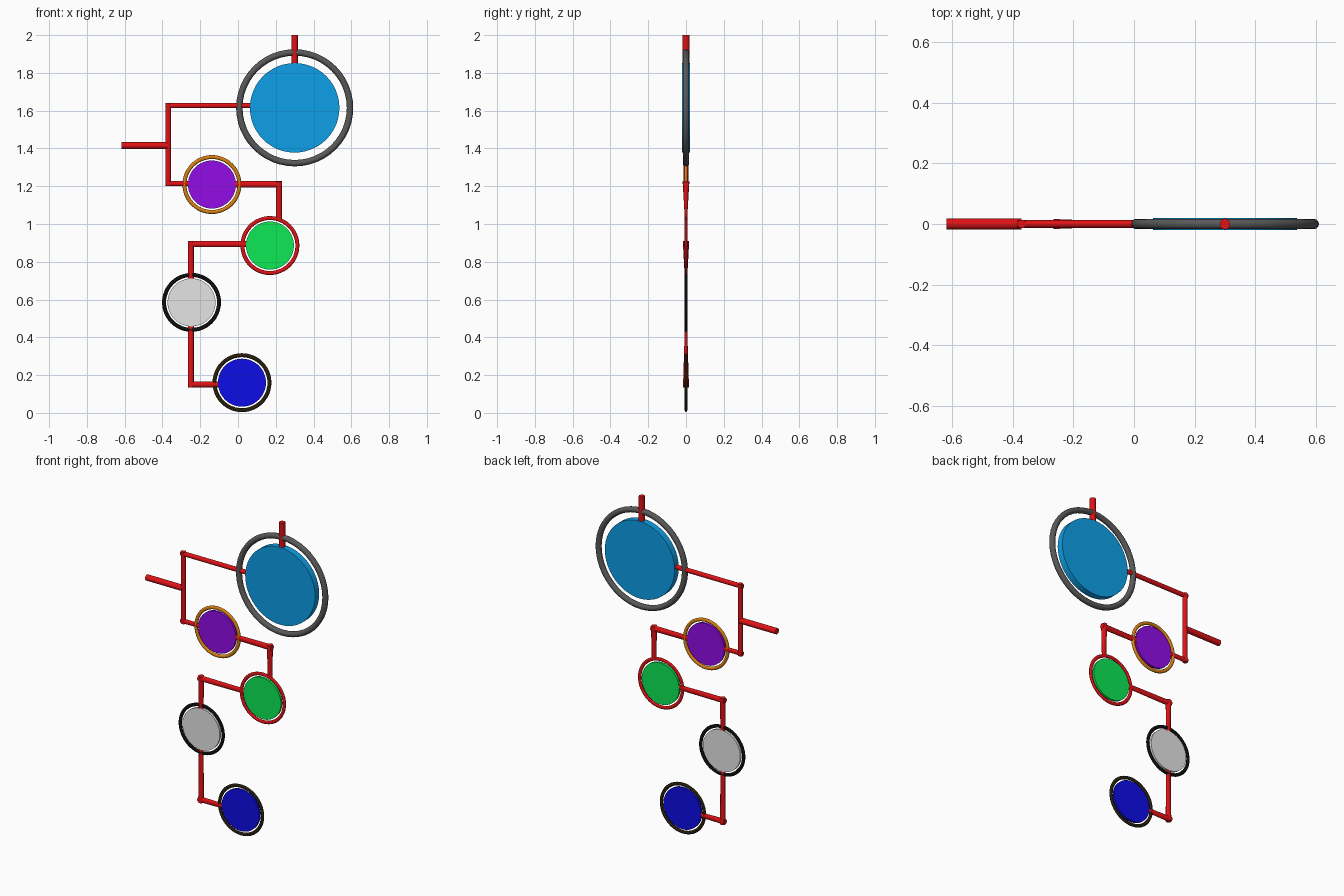
import bpy, bmesh, math
from mathutils import Vector

if "Cube" in bpy.data.objects:
    bpy.data.objects.remove(bpy.data.objects["Cube"], do_unlink=True)


def material(name, r, g, b):
    m = bpy.data.materials.new(name)
    m.use_nodes = True
    m.diffuse_color = (r, g, b, 1)
    m.node_tree.nodes["Principled BSDF"].inputs["Base Color"].default_value = (r, g, b, 1)
    return m


red = material("red", 0.75, 0.006, 0.008)
dark_grey = material("dark_grey", 0.1, 0.1, 0.1)
sky_blue = material("sky_blue", 0.004, 0.35, 0.8)
orange = material("orange", 0.7, 0.22, 0.006)
purple = material("purple", 0.29, 0.004, 0.8)
green = material("green", 0.004, 0.8, 0.09)
black = material("black", 0.004, 0.004, 0.004)
pale_grey = material("pale_grey", 0.78, 0.78, 0.78)
dark_brown = material("dark_brown", 0.02, 0.013, 0.004)
deep_blue = material("deep_blue", 0.004, 0.004, 0.8)


def finish(name, mat):
    ob = bpy.context.object
    ob.name = ob.data.name = name
    ob.data.materials.append(mat)
    bpy.ops.object.shade_smooth_by_angle(angle=math.radians(35))
    return ob


def ring_and_disc(name, x, z, outer, tube, depth, disc_r, disc_half, ring_mat, disc_mat):
    """Upright ring around a flat disc, both facing the front."""
    facing = (math.pi / 2, 0, 0)
    bpy.ops.mesh.primitive_torus_add(
        major_segments=48, minor_segments=12, major_radius=outer - tube,
        minor_radius=tube, location=(x, 0, z), rotation=facing)
    bpy.context.object.scale.z = depth / tube
    finish(name + "_ring", ring_mat)
    bpy.ops.mesh.primitive_cylinder_add(
        vertices=48, radius=disc_r, depth=2 * disc_half, location=(x, 0, z), rotation=facing)
    finish(name + "_disc", disc_mat)


def bar(name, start, end, r, depth_start, depth_end):
    """Round bar in the x-z plane whose depth tapers from start to end."""
    a, b = Vector((start[0], 0, start[1])), Vector((end[0], 0, end[1]))
    along = (b - a).normalized()
    side = Vector((0, 1, 0)).cross(along)
    bm = bmesh.new()
    loops = []
    sides = 16
    for centre, depth in ((a, depth_start), (b, depth_end)):
        loop = []
        for i in range(sides):
            t = math.tau * i / sides
            loop.append(bm.verts.new(centre + side * r * math.cos(t)
                                     + Vector((0, depth * math.sin(t), 0))))
        loops.append(loop)
    for i in range(sides):
        j = (i + 1) % sides
        bm.faces.new((loops[0][i], loops[0][j], loops[1][j], loops[1][i]))
    for loop in loops:
        bm.faces.new(loop)
    bmesh.ops.recalc_face_normals(bm, faces=bm.faces)
    mesh = bpy.data.meshes.new(name)
    bm.to_mesh(mesh)
    bm.free()
    ob = bpy.data.objects.new(name, mesh)
    bpy.context.collection.objects.link(ob)
    bpy.ops.object.select_all(action="DESELECT")
    ob.select_set(True)
    bpy.context.view_layer.objects.active = ob
    finish(name, red)


# Rings and discs, from top to bottom
ring_and_disc("large", 0.30, 1.615, 0.31, 0.017, 0.017, 0.237, 0.02, dark_grey, sky_blue)
for name, x, z, depth, ring_mat, disc_mat in (
        ("purple", -0.138, 1.209, 0.009, orange, purple),
        ("green", 0.169, 0.886, 0.007, red, green),
        ("pale", -0.246, 0.585, 0.007, black, pale_grey),
        ("lowest", 0.021, 0.16, 0.007, dark_brown, deep_blue)):
    ring_and_disc(name, x, z, 0.156, 0.0105, depth, 0.127, 0.007, ring_mat, disc_mat)

# Top hanger and side stub
bar("top_hanger", (0.30, 2.0), (0.30, 1.84), 0.017, 0.018, 0.018)
bar("side_stub", (-0.618, 1.415), (-0.37, 1.415), 0.018, 0.018, 0.018)

# Fork joining the large and purple rings
bar("fork_upper_arm", (-0.385, 1.627), (0.07, 1.627), 0.014, 0.013, 0.013)
bar("fork_post", (-0.37, 1.641), (-0.37, 1.2), 0.015, 0.014, 0.013)
bar("fork_lower_arm", (-0.385, 1.214), (-0.26, 1.214), 0.014, 0.013, 0.008)

# Elbow from purple to green
bar("upper_elbow_arm", (0.232, 1.21), (-0.015, 1.21), 0.017, 0.016, 0.008)
bar("upper_elbow_post", (0.217, 1.226), (0.217, 1.025), 0.016, 0.018, 0.006)

# Elbow from green to pale
bar("middle_elbow_arm", (-0.266, 0.894), (0.046, 0.894), 0.016, 0.016, 0.006)
bar("middle_elbow_post", (-0.25, 0.91), (-0.25, 0.705), 0.016, 0.017, 0.006)

# Elbow from pale to lowest
bar("lower_elbow_post", (-0.25, 0.135), (-0.25, 0.46), 0.016, 0.016, 0.006)
bar("lower_elbow_arm", (-0.266, 0.151), (-0.1, 0.151), 0.016, 0.016, 0.006)
